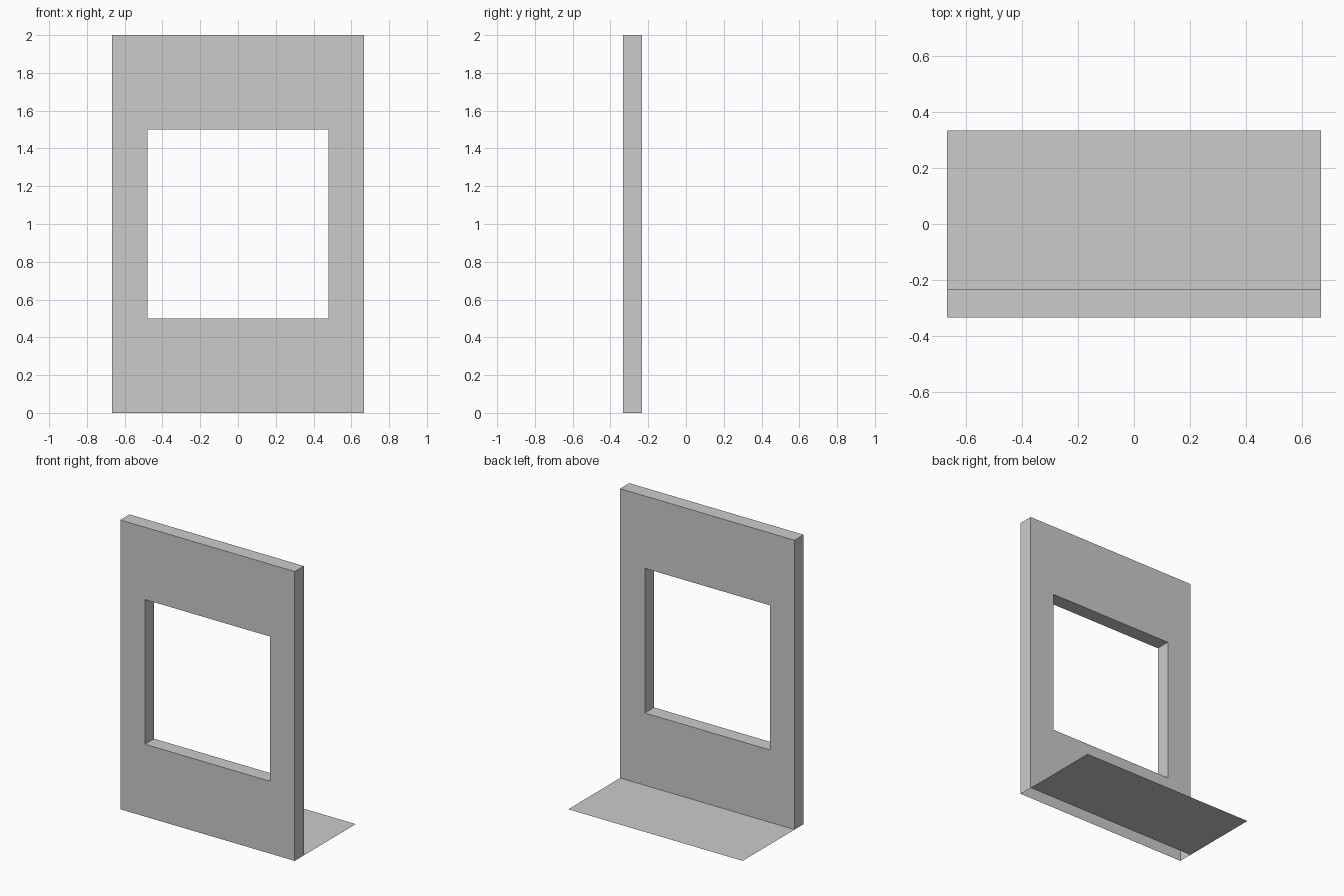
import bpy
import bmesh

if "Cube" in bpy.data.objects:
    bpy.data.objects.remove(bpy.data.objects["Cube"])

W, FRONT, INNER, BACK, H = 0.667, -0.333, -0.233, 0.333, 2.0
WIN_X, WIN_Z0, WIN_Z1 = 0.478, 0.5, 1.5


def finish(bm, name):
    mesh = bpy.data.meshes.new(name)
    bm.to_mesh(mesh)
    bm.free()
    obj = bpy.data.objects.new(name, mesh)
    bpy.context.collection.objects.link(obj)
    return obj


def ring(bm, hx, z0, z1, y):
    corners = ((-hx, z0), (hx, z0), (hx, z1), (-hx, z1))
    return [bm.verts.new((x, y, z)) for x, z in corners]


# Wall with a window opening: four rings joined in a loop, underside left open
bm = bmesh.new()
rings = [ring(bm, W, 0, H, FRONT), ring(bm, WIN_X, WIN_Z0, WIN_Z1, FRONT),
         ring(bm, WIN_X, WIN_Z0, WIN_Z1, INNER), ring(bm, W, 0, H, INNER)]
for r in range(4):
    a, b = rings[r], rings[(r + 1) % 4]
    for i in range(4):
        if r == 3 and i == 0:
            continue  # open underside
        j = (i + 1) % 4
        bm.faces.new((a[i], a[j], b[j], b[i]))
finish(bm, "window_wall")

# Thin floor sheet behind the wall
bm = bmesh.new()
bm.faces.new([bm.verts.new((x, y, 0)) for x, y in
              ((-W, INNER), (W, INNER), (W, BACK), (-W, BACK))])
finish(bm, "floor")
